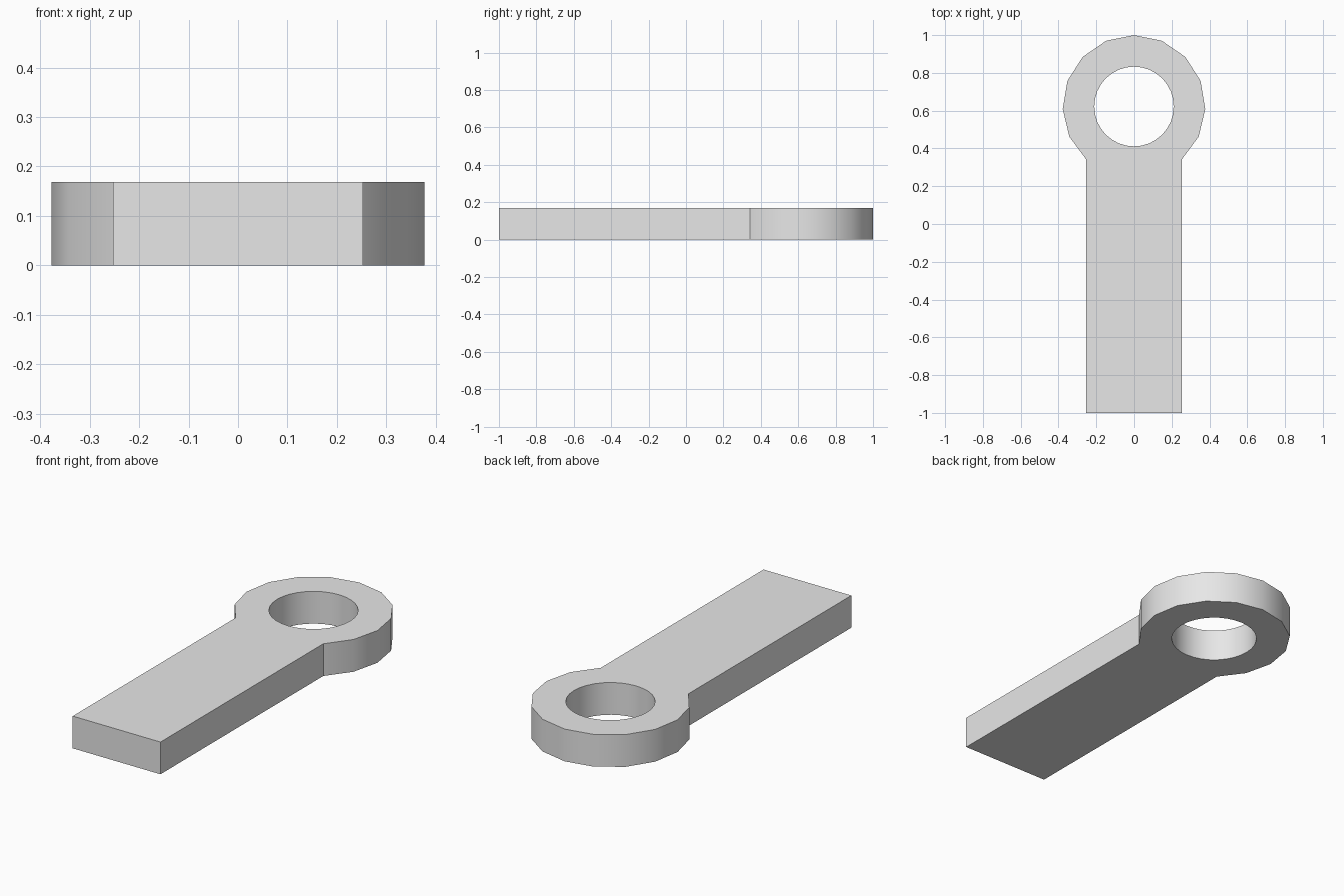
import bpy
import bmesh
from math import sin, cos, radians, tau

cube = bpy.data.objects.get("Cube")
if cube:
    bpy.data.objects.remove(cube, do_unlink=True)

THICKNESS = 0.168
HALF_WIDTH = 0.253
RING_Y = 0.622
RING_RADIUS = 0.378
HOLE_RADIUS = 0.211
RING_SEGMENTS = 12
HOLE_SEGMENTS = 32
NECK_ANGLE = radians(138)  # where the ring meets the bar, from +y

# Material
grey = bpy.data.materials.new("light grey")
grey.use_nodes = True
colour = (0.8, 0.8, 0.8, 1)
grey.diffuse_color = colour
grey.node_tree.nodes["Principled BSDF"].inputs["Base Color"].default_value = colour


def ring_point(radius, angle):
    return (radius * sin(angle), RING_Y + radius * cos(angle), 0)


def add_loop(bm, points):
    verts = [bm.verts.new(p) for p in points]
    return [bm.edges.new((v, verts[i - 1])) for i, v in enumerate(verts)]


# Outline: faceted ring arc closed by the straight bar
outline = [ring_point(RING_RADIUS, NECK_ANGLE * (2 * i / RING_SEGMENTS - 1))
           for i in range(RING_SEGMENTS + 1)]
outline += [(HALF_WIDTH, -1, 0), (-HALF_WIDTH, -1, 0)]
# Round hole
hole = [ring_point(HOLE_RADIUS, tau * i / HOLE_SEGMENTS) for i in range(HOLE_SEGMENTS)]

# Fill between both loops and extrude to a plate
bm = bmesh.new()
edges = add_loop(bm, outline) + add_loop(bm, hole)
bmesh.ops.triangle_fill(bm, edges=edges, use_beauty=True)
top = bmesh.ops.extrude_face_region(bm, geom=bm.faces[:], use_keep_orig=True)
top_verts = [g for g in top["geom"] if isinstance(g, bmesh.types.BMVert)]
bmesh.ops.translate(bm, verts=top_verts, vec=(0, 0, THICKNESS))
bmesh.ops.recalc_face_normals(bm, faces=bm.faces[:])

mesh = bpy.data.meshes.new("eyelet_bar")
bm.to_mesh(mesh)
bm.free()
mesh.materials.append(grey)
bar = bpy.data.objects.new("eyelet_bar", mesh)
bpy.context.collection.objects.link(bar)

# Smooth ring and hole walls, sharp rims and neck corners
bpy.ops.object.select_all(action="DESELECT")
bar.select_set(True)
bpy.context.view_layer.objects.active = bar
bpy.ops.object.shade_smooth_by_angle(angle=radians(30))
